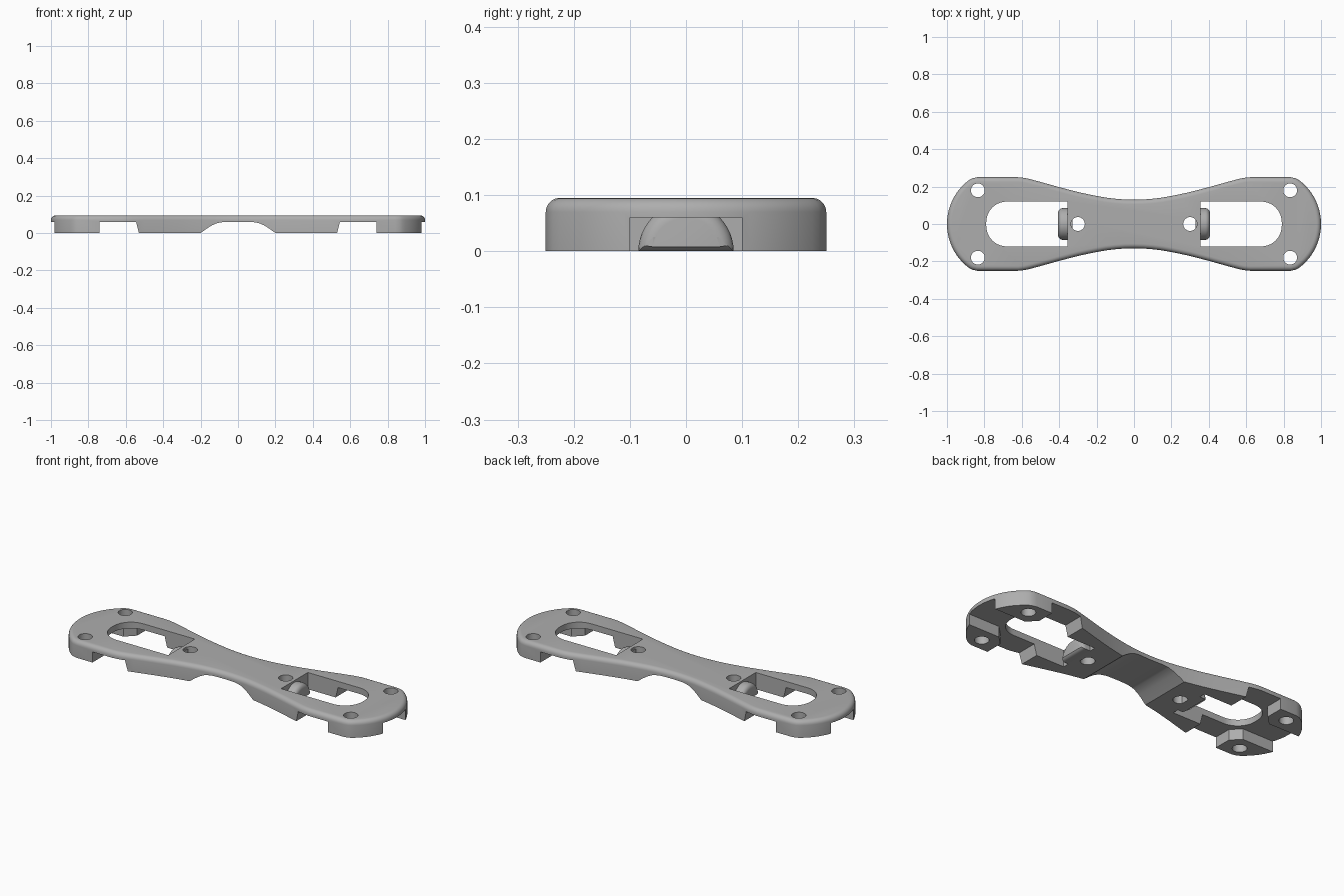
import bpy, bmesh
from math import sin, cos, radians, pi
from mathutils import Vector

cube = bpy.data.objects.get("Cube")
if cube:
    bpy.data.objects.remove(cube, do_unlink=True)

TOP, UNDER, RIM = 0.095, 0.06, 0.025

grey = bpy.data.materials.new("plain_grey")
grey.use_nodes = True
grey.diffuse_color = (0.42, 0.42, 0.42, 1)
bsdf = next(n for n in grey.node_tree.nodes if n.type == 'BSDF_PRINCIPLED')
bsdf.inputs["Base Color"].default_value = (0.42, 0.42, 0.42, 1)


def prism(name, points, direction, rim=None):
    """Extrude a closed 3D polygon; rim(edge) picks edges to round."""
    bm = bmesh.new()
    face = bm.faces.new([bm.verts.new(p) for p in points])
    ext = bmesh.ops.extrude_face_region(bm, geom=[face])
    moved = [v for v in ext["geom"] if isinstance(v, bmesh.types.BMVert)]
    bmesh.ops.translate(bm, verts=moved, vec=direction)
    bmesh.ops.recalc_face_normals(bm, faces=bm.faces)
    if rim:
        bmesh.ops.bevel(bm, geom=[e for e in bm.edges if rim(e)], offset=RIM,
                        segments=5, profile=0.5, affect='EDGES')
    mesh = bpy.data.meshes.new(name)
    bm.to_mesh(mesh)
    bm.free()
    obj = bpy.data.objects.new(name, mesh)
    bpy.context.collection.objects.link(obj)
    obj.data.materials.append(grey)
    return obj


def plan(name, pts, z0, z1, rim=None):
    return prism(name, [(x, y, z0) for x, y in pts], Vector((0, 0, z1 - z0)), rim)


def across(name, pts):
    return prism(name, [(x, -0.5, z) for x, z in pts], Vector((0, 1, 0)))


def arc(cx, cy, r, a0, a1, n):
    steps = [radians(a0 + (a1 - a0) * i / n) for i in range(n + 1)]
    return [(cx + r * cos(a), cy + r * sin(a)) for a in steps]


def activate(obj):
    bpy.ops.object.select_all(action='DESELECT')
    obj.select_set(True)
    bpy.context.view_layer.objects.active = obj


def cut(body, cutter):
    cutter.hide_render = True
    mod = body.modifiers.new("cut", 'BOOLEAN')
    mod.operation, mod.solver, mod.object = 'DIFFERENCE', 'EXACT', cutter
    activate(body)
    bpy.ops.object.modifier_apply(modifier=mod.name)
    bpy.data.objects.remove(cutter, do_unlink=True)


# Waisted body with round ends and a rounded upper rim
waist = [(0, 0.13), (0.05, 0.131), (0.1, 0.135), (0.15, 0.141), (0.2, 0.15),
         (0.25, 0.16), (0.3, 0.171), (0.4, 0.197), (0.5, 0.225), (0.56, 0.241),
         (0.59, 0.247), (0.62, 0.25), (0.84, 0.25), (0.865, 0.244)]
quarter = waist + arc(0.707, 0, 0.293, 54, 0, 14)
half = quarter + [(x, -y) for x, y in reversed(quarter[:-1])]
outline = half + [(-x, y) for x, y in reversed(half[1:-1])]
body = plan("bridge_plate", outline, 0, TOP,
            lambda e: all(v.co.z > TOP - 0.001 for v in e.verts))

# Arch under the waist
arch = [(0.22, -0.02), (0.2, 0), (0.17, 0.022), (0.14, 0.041), (0.11, 0.054), (0.07, UNDER)]
cut(body, across("arch_cutter", arch + [(-x, z) for x, z in reversed(arch)]))

for s in (-1, 1):
    # Side gaps between arms and corner feet
    cut(body, across("gap_cutter", [(s * x, z) for x, z in
        [(0.525, -0.02), (0.545, UNDER), (0.74, UNDER), (0.74, -0.02)]]))
    # End gap between the two feet, with chamfered inner corners
    side = [(0.7, 0.15), (0.74, 0.15), (0.79, 0.1), (1.1, 0.1)]
    gap = side + [(x, -y) for x, y in reversed(side)]
    cut(body, plan("end_cutter", [(s * x, y) for x, y in gap], -0.02, UNDER))
    # Round-ended slot
    slot = [(0.355, -0.12)] + arc(0.68, -0.01, 0.11, -90, 0, 10) \
        + arc(0.68, 0.01, 0.11, 0, 90, 10) + [(0.355, 0.12)]
    cut(body, plan("slot_cutter", [(s * x, y) for x, y in slot], -0.1, 0.2))
    # Screw holes
    for x, y in ((0.3, 0), (0.835, 0.18), (0.835, -0.18)):
        cut(body, plan("hole_cutter", arc(s * x, y, 0.037, 0, 348.75, 31), -0.1, 0.2))

parts = [body]
# Half-round catches projecting into the slots
for s, label in ((1, "left"), (-1, "right")):
    pts = [(s * 0.33, y, z) for y, z in arc(0, 0, 0.085, 0, 180, 24)]
    parts.append(prism(label + "_catch", pts, Vector((s * 0.076, 0, 0)),
                       lambda e: all(abs(v.co.x) > 0.4 for v in e.verts)))

for obj in parts:
    activate(obj)
    bpy.ops.object.shade_smooth_by_angle(angle=radians(30))
